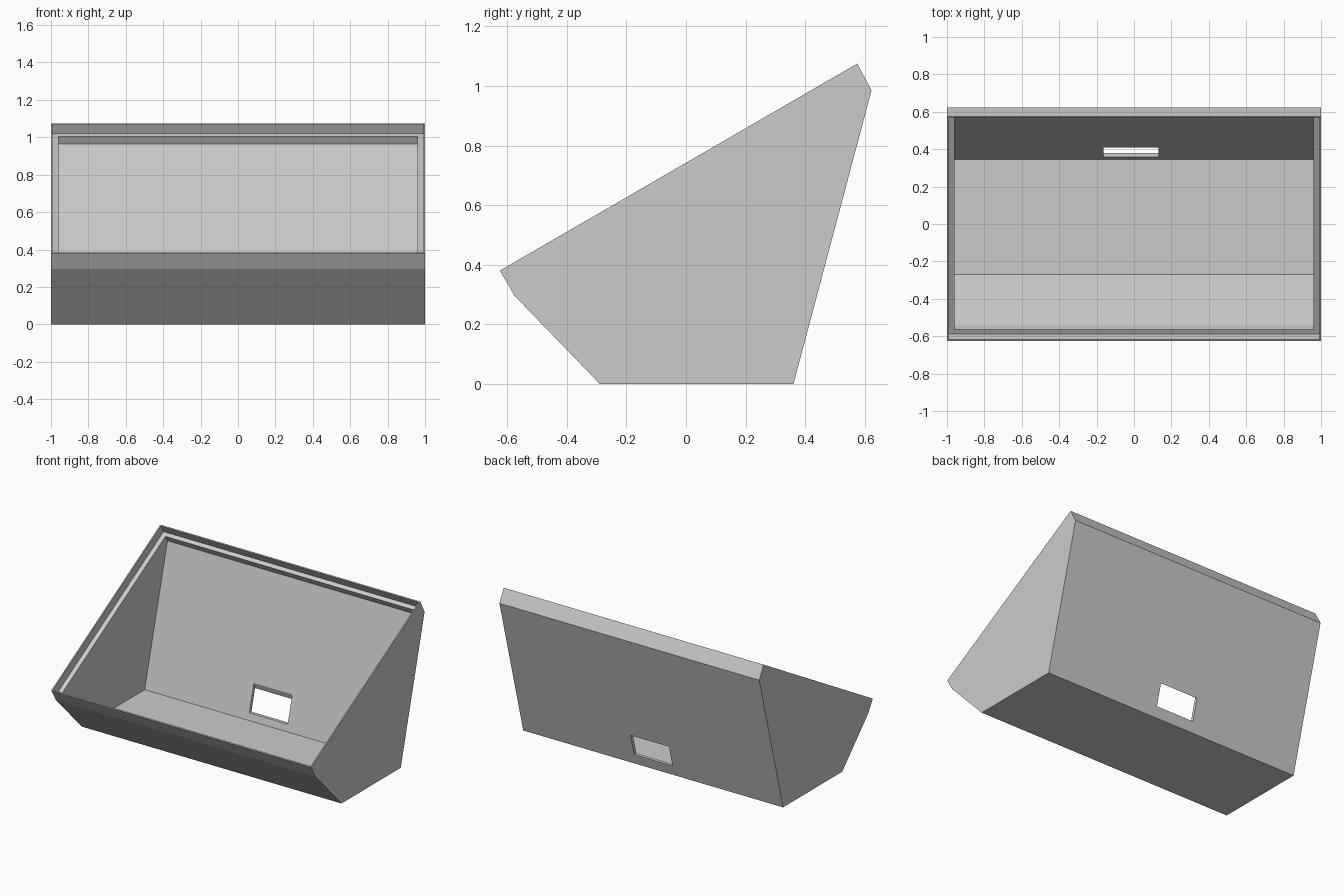
import bpy
import bmesh
from mathutils import Vector

cube = bpy.data.objects.get("Cube")
if cube:
    bpy.data.objects.remove(cube, do_unlink=True)

grey = bpy.data.materials.new("light_grey")
grey.use_nodes = True
grey.diffuse_color = (0.6, 0.6, 0.6, 1)
grey.node_tree.nodes["Principled BSDF"].inputs["Base Color"].default_value = (0.6, 0.6, 0.6, 1)


def prism(name, profile, x_min, x_max):
    """Extrude a (y, z) profile along x into a closed solid."""
    bm = bmesh.new()
    face = bm.faces.new([bm.verts.new((x_min, y, z)) for y, z in profile])
    ext = bmesh.ops.extrude_face_region(bm, geom=[face])
    moved = [v for v in ext["geom"] if isinstance(v, bmesh.types.BMVert)]
    bmesh.ops.translate(bm, verts=moved, vec=(x_max - x_min, 0, 0))
    bmesh.ops.recalc_face_normals(bm, faces=bm.faces)
    mesh = bpy.data.meshes.new(name)
    bm.to_mesh(mesh)
    bm.free()
    mesh.materials.append(grey)
    obj = bpy.data.objects.new(name, mesh)
    bpy.context.collection.objects.link(obj)
    return obj


def cut(target, cutter):
    """Subtract a helper solid and discard it."""
    cutter.hide_render = True
    mod = target.modifiers.new("cut", 'BOOLEAN')
    mod.operation = 'DIFFERENCE'
    mod.solver = 'EXACT'
    mod.object = cutter
    bpy.context.view_layer.objects.active = target
    bpy.ops.object.modifier_apply(modifier=mod.name)
    bpy.data.objects.remove(cutter, do_unlink=True)


# Sloping rim frame: distance along the slope and depth below it
low, high = Vector((-0.625, 0.38)), Vector((0.575, 1.075))
length = (high - low).length
along = (high - low).normalized()
inward = Vector((along.y, -along.x))


def rim(s, depth):
    return low + along * s + inward * depth


# Desktop enclosure body
body = prism("enclosure_body",
             [(-0.29, 0), (0.361, 0), (0.623, 0.985), high, low, (-0.575, 0.295)], -1, 1)

# Shallow panel recess with a thin lip around it
lip = 0.008
cut(body, prism("panel_recess",
                [rim(lip, -0.05), rim(length - lip, -0.05),
                 rim(length - lip, 0.06), rim(lip, 0.06)], -1 + lip, 1 - lip))

# Main cavity inside the ledge
ledge = 0.037
cut(body, prism("cavity",
                [rim(ledge, 0.03), rim(ledge, 0.106), (-0.27, 0.025), (0.345, 0.025),
                 rim(length - ledge, 0.106), rim(length - ledge, 0.03)], -0.96, 0.96))

# Cable opening through the back wall, taller on the inside
cut(body, prism("cable_opening",
                [(0.34, 0.072), (0.40, 0.072), (0.426, 0.20), (0.402, 0.28)], -0.163, 0.132))
